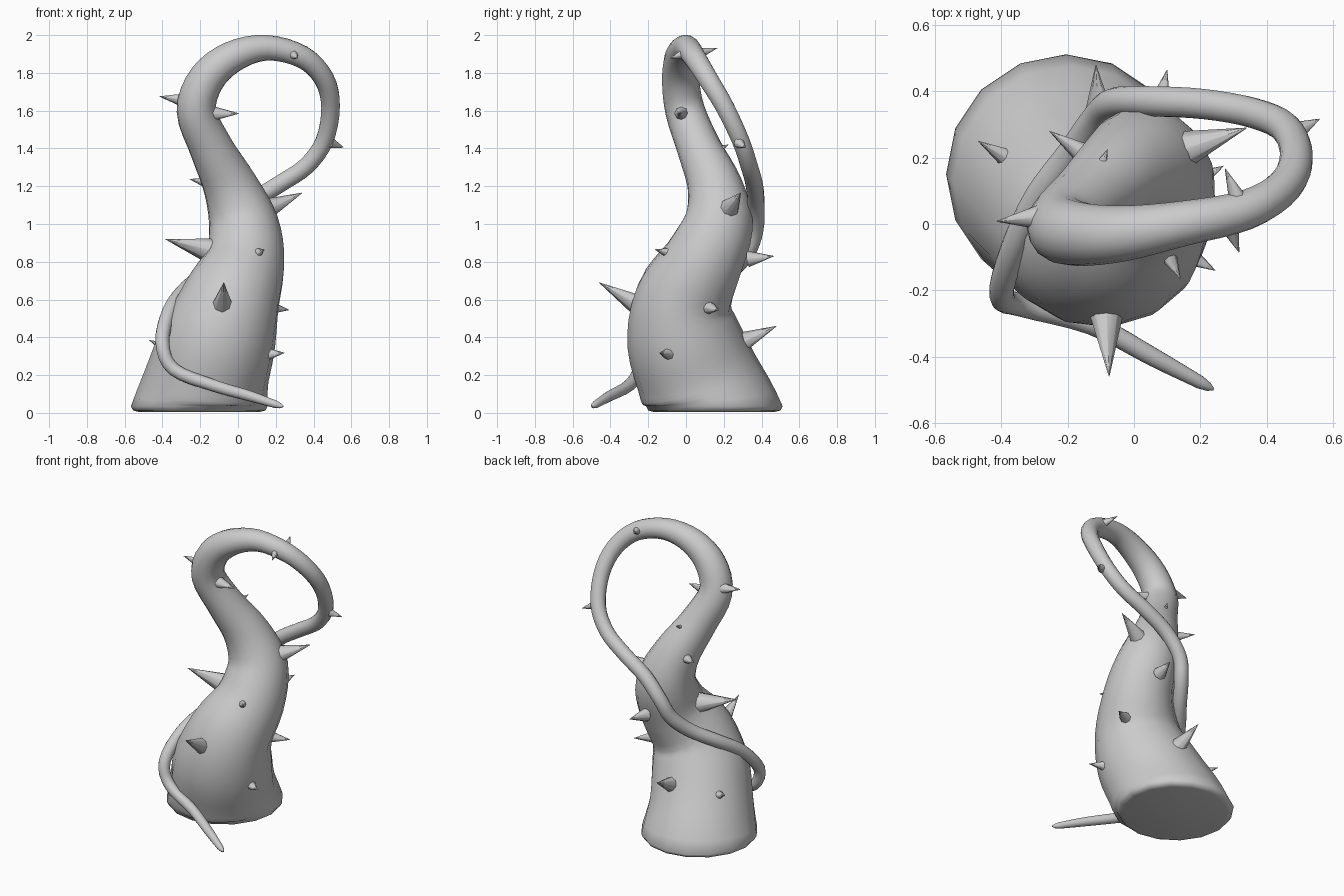
import bpy, bmesh, math
from mathutils import Vector

# x, y, z, radius along the stalk, from thick foot to curled tip
PATH = [
    (-.205, .15, .035, .362), (-.16, .06, .2, .325), (-.1, -.01, .4, .305),
    (-.035, -.01, .6, .262), (.035, .09, .8, .215), (.028, .17, 1.0, .187),
    (-.04, .152, 1.2, .146), (-.14, .07, 1.4, .117), (-.22, -.005, 1.6, .105),
    (-.165, -.03, 1.77, .097), (-.03, -.028, 1.885, .084), (.15, .002, 1.933, .068),
    (.34, .043, 1.885, .06), (.455, .115, 1.77, .054), (.49, .205, 1.62, .05),
    (.457, .29, 1.44, .047), (.36, .335, 1.305, .046), (.21, .362, 1.205, .046),
    (.05, .37, 1.1, .046), (-.06, .366, .97, .045), (-.112, .32, .845, .045),
    (-.185, .218, .735, .044), (-.29, .08, .64, .042), (-.365, -.08, .53, .04),
    (-.4, -.215, .37, .037), (-.34, -.245, .23, .035), (-.13, -.302, .145, .032),
    (.06, -.403, .09, .028), (.2, -.478, .045, .02),
]

# thorns: base point, tip point, base radius
THORNS = [
    ((-.12, .07, .85), (-.385, .01, .92), .075),
    ((-.085, -.22, .55), (-.075, -.46, .69), .065),
    ((-.1, .22, .34), (-.115, .48, .46), .075),
    ((.12, .215, 1.065), (.34, .29, 1.165), .066),
    ((-.345, .175, .325), (-.47, .25, .385), .042),
    ((.08, -.05, .835), (.14, -.165, .865), .043),
    ((.17, .12, .558), (.27, .175, .545), .036),
    ((.14, -.08, .31), (.245, -.14, .318), .04),
    ((.07, .33, .815), (.1, .465, .83), .043),
    ((.49, .28, 1.43), (.56, .317, 1.405), .03),
    ((.29, -.01, 1.9), (.317, -.085, 1.877), .028),
    ((.315, .07, 1.905), (.275, .167, 1.932), .029),
    ((-.15, -.02, 1.585), (.005, -.04, 1.585), .044),
    ((-.29, .02, 1.655), (-.415, .008, 1.675), .036),
    ((-.115, .14, 1.38), (-.08, .225, 1.42), .031),
    ((-.15, .21, 1.215), (-.255, .28, 1.237), .034),
]
SIDES, STEPS = 16, 4


def catmull(a, b, c, d, t):
    return (b * 2 + (c - a) * t + (a * 2 - b * 5 + c * 4 - d) * t * t
            + (b * 3 - a - c * 3 + d) * t ** 3) / 2


def finish(name, bm, angle):
    bmesh.ops.recalc_face_normals(bm, faces=bm.faces)
    mesh = bpy.data.meshes.new(name)
    bm.to_mesh(mesh)
    bm.free()
    ob = bpy.data.objects.new(name, mesh)
    bpy.context.collection.objects.link(ob)
    bpy.ops.object.select_all(action='DESELECT')
    ob.select_set(True)
    bpy.context.view_layer.objects.active = ob
    bpy.ops.object.shade_smooth_by_angle(angle=math.radians(angle))
    return ob


# Smooth the path
pts = [Vector(p) for p in PATH]
pts = [pts[0] * 2 - pts[1]] + pts + [pts[-1] * 2 - pts[-2]]
samples = [catmull(*pts[i:i + 4], s / STEPS)
           for i in range(len(pts) - 3) for s in range(STEPS)]
# rounded foot edge and blunt tip
samples = [Vector((-.205, .15, .006, .325)), Vector((-.205, .15, .013, .35))] + samples
samples += [Vector((.2, -.478, .045, .02)), Vector((.226, -.492, .037, .013)),
            Vector((.24, -.499, .034, .004))]

# Stalk: rings carried along the path without twisting
bm = bmesh.new()
side, prev = Vector((1, 0, 0)), None
for i, s in enumerate(samples):
    a, b = samples[max(i - 1, 0)], samples[min(i + 1, len(samples) - 1)]
    tan = (b - a).to_3d().normalized()
    tan = Vector((0, 0, 1)).lerp(tan, min(1, max(0, i - 2) / 5)).normalized()
    side = (side - tan * side.dot(tan)).normalized()
    up = tan.cross(side)
    ring = [bm.verts.new(s.to_3d() + s[3] * (side * math.cos(k * math.tau / SIDES)
                                            + up * math.sin(k * math.tau / SIDES)))
            for k in range(SIDES)]
    if prev:
        for k in range(SIDES):
            n = (k + 1) % SIDES
            bm.faces.new((prev[k], prev[n], ring[n], ring[k]))
    else:
        bm.faces.new(ring)
    prev = ring
bm.faces.new(prev)
finish("tentacle", bm, 60)

# Thorns: cones aimed from base to tip
for i, (base, tip, r) in enumerate(THORNS):
    base, tip = Vector(base), Vector(tip)
    d = tip - base
    bm = bmesh.new()
    bmesh.ops.create_cone(bm, cap_ends=True, segments=8, radius1=r, radius2=0.001,
                          depth=d.length)
    rot = d.to_track_quat('Z', 'Y')
    for v in bm.verts:
        v.co = rot @ v.co + (base + tip) / 2
    finish("thorn_%d" % (i + 1), bm, 50)
